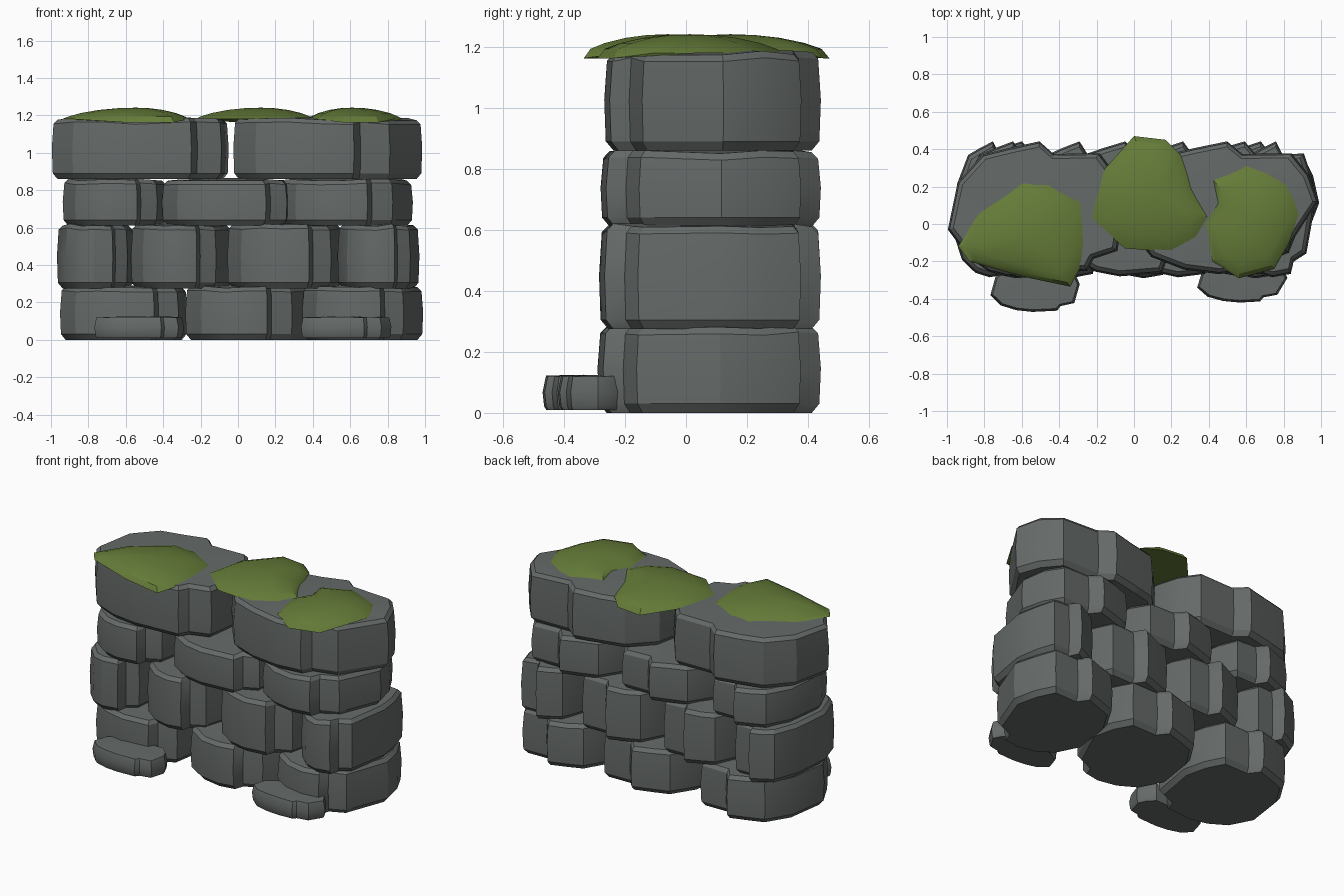
import bpy, bmesh, math, random

if "Cube" in bpy.data.objects:
    bpy.data.objects.remove(bpy.data.objects["Cube"])

random.seed(4)

def material(name, color):
    m = bpy.data.materials.new(name)
    m.diffuse_color = color
    m.use_nodes = True
    m.node_tree.nodes["Principled BSDF"].inputs["Base Color"].default_value = m.diffuse_color
    return m

STONE = material("stone", (0.13, 0.145, 0.14, 1))
MOSS = material("moss", (0.13, 0.2, 0.04, 1))

def loft(name, rings, mat, apex):
    """Skin a stack of equal-length rings, closed by a base cap and an apex point."""
    bm = bmesh.new()
    rows = [[bm.verts.new(p) for p in r] for r in rings]
    n = len(rows[0])
    for a, b in zip(rows, rows[1:]):
        for i in range(n):
            j = (i + 1) % n
            bm.faces.new((a[i], a[j], b[j], b[i]))
    bm.faces.new(rows[0][::-1])
    top = bm.verts.new(apex)
    for i in range(n):
        bm.faces.new((rows[-1][i], rows[-1][(i + 1) % n], top))
    bmesh.ops.recalc_face_normals(bm, faces=bm.faces)
    me = bpy.data.meshes.new(name)
    bm.to_mesh(me)
    bm.free()
    ob = bpy.data.objects.new(name, me)
    bpy.context.collection.objects.link(ob)
    me.materials.append(mat)
    bpy.context.view_layer.objects.active = ob
    ob.select_set(True)
    bpy.ops.object.shade_smooth_by_angle(angle=math.radians(28))
    ob.select_set(False)
    return ob

# Unit plan of a hewn stone, with a ridge at the back; the front ridge is added per stone
PLAN = [(1, .1), (.9, .5), (.72, .82), (.2, .81), (.04, 1), (-.3, .9), (-.6, .8),
        (-.88, .38), (-.99, -.33), (-.76, -.74), (-.42, -.93), (-.05, -1)]

def stone(name, x0, x1, y0, y1, z0, z1, ridge, bevel=.03, dome=.008):
    plan = PLAN + [(ridge, -.95), (ridge + .07, -.77), (min(ridge + .38, .92), -.65)]
    cx, cy, rx, ry = (x0 + x1) / 2, (y0 + y1) / 2, (x1 - x0) / 2, (y1 - y0) / 2
    lift = [random.uniform(-.01, .003) * (z1 - z0) / .3 for _ in plan]
    def ring(inset, z, wobble=0):
        sx, sy = 1 - inset / rx, 1 - inset / ry
        return [(cx + x * rx * sx, cy + y * ry * sy, z + wobble * l)
                for (x, y), l in zip(plan, lift)]
    rings = [ring(bevel, z0), ring(.005, z0 + bevel), ring(0, (z0 + z1) / 2),
             ring(.009, z1 - bevel, 1), ring(bevel, z1 - dome, 1)]
    return loft(name, rings, STONE, (cx, cy, z1))

# Four staggered courses: bottom, top, front y, then x-range and ridge of every stone
COURSES = [
    (0, .293, -.29, [(-.955, -.27, .48), (-.285, .42, .25), (.34, .99, .3)]),
    (.275, .625, -.285, [(-.97, -.555, .45), (-.575, -.03, .3), (-.06, .56, .42), (.53, .97, .4)]),
    (.61, .866, -.28, [(-.94, -.375, .42), (-.41, .29, .6), (.22, .935, .32)]),
    (.86, 1.192, -.268, [(-1, -.05, .58), (-.03, .985, .28)]),
]
for c, (z0, z1, front, spans) in enumerate(COURSES):
    for s, (x0, x1, ridge) in enumerate(spans):
        stone(f"course_{c + 1}_stone_{s + 1}", x0, x1, front, .442, z0, z1, ridge)

# Low flat stones lying at the foot of the front
stone("foot_stone_left", -.77, -.29, -.47, -.2, .01, .125, .5, .012, .003)
stone("foot_stone_right", .335, .82, -.42, -.18, .01, .125, .4, .012, .003)

# Moss pads draped on the top course
PADS = {
    "moss_left": [(-.94, -.12), (-.83, .06), (-.6, .23), (-.45, .22), (-.28, .12),
                  (-.26, -.1), (-.27, -.2), (-.34, -.335), (-.6, -.28), (-.88, -.2)],
    "moss_middle": [(0, .47), (.17, .45), (.25, .37), (.31, .19), (.41, .03),
                    (.34, -.08), (.2, -.15), (-.05, -.13), (-.23, .03), (-.17, .28)],
    "moss_right": [(.42, .24), (.6, .32), (.82, .22), (.88, .05), (.83, -.1),
                   (.75, -.24), (.56, -.29), (.42, -.2), (.37, 0), (.44, .12)],
}
for name, outline in PADS.items():
    n = len(outline)
    cx, cy = sum(p[0] for p in outline) / n, sum(p[1] for p in outline) / n
    # the rim hangs lower where it overhangs the stone
    rings = [[(cx + (x - cx) * s, cy + (y - cy) * s, z - (.018 * (s == 1) if y < -.2 or y > .4 else 0))
              for x, y in outline]
             for s, z in ((1, 1.18), (.92, 1.193), (.75, 1.212), (.5, 1.229), (.25, 1.238))]
    loft(name, rings, MOSS, (cx, cy, 1.241))
